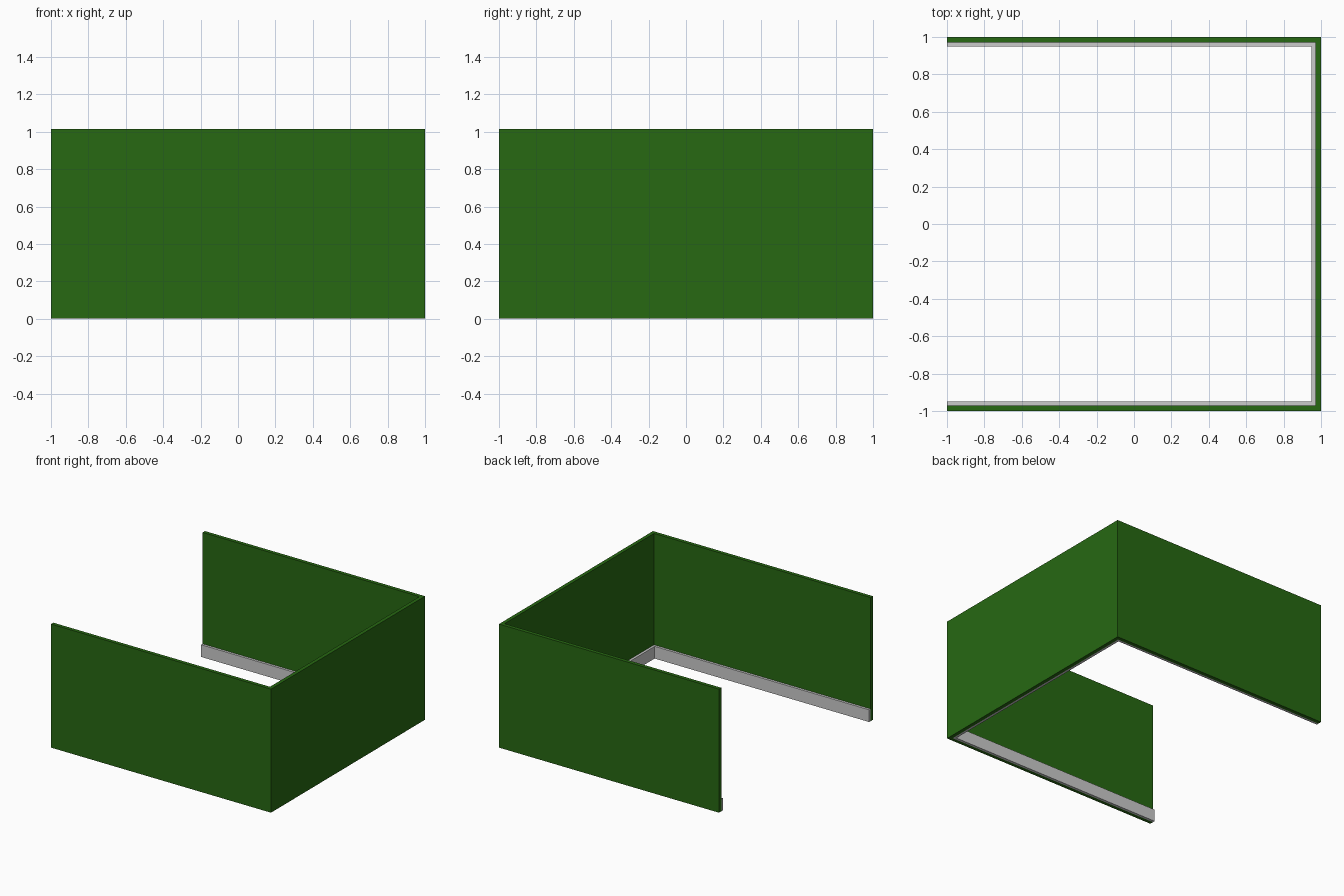
import bpy
import bmesh

if "Cube" in bpy.data.objects:
    bpy.data.objects.remove(bpy.data.objects["Cube"])

green = bpy.data.materials.new("green_wall_paint")
green.diffuse_color = (0.02, 0.14, 0.006, 1)
green.use_nodes = True
green.node_tree.nodes["Principled BSDF"].inputs["Base Color"].default_value = green.diffuse_color


def u_strip(name, outer, thickness, height, material=None):
    """Three-sided strip, open towards -x, extruded up from the floor."""
    inner = outer - thickness
    footprint = [(-1, -outer), (outer, -outer), (outer, outer), (-1, outer),
                 (-1, inner), (inner, inner), (inner, -inner), (-1, -inner)]
    bm = bmesh.new()
    low = [bm.verts.new((x, y, 0)) for x, y in footprint]
    # bottom quads: front, right and back runs with mitred corners
    runs = [(0, 1, 6, 7), (1, 2, 5, 6), (2, 3, 4, 5)]
    faces = [bm.faces.new([low[i] for i in run]) for run in runs]
    result = bmesh.ops.extrude_face_region(bm, geom=faces, use_keep_orig=True)
    top = [g for g in result["geom"] if isinstance(g, bmesh.types.BMVert)]
    bmesh.ops.translate(bm, verts=top, vec=(0, 0, height))
    bmesh.ops.recalc_face_normals(bm, faces=bm.faces)
    mesh = bpy.data.meshes.new(name)
    bm.to_mesh(mesh)
    bm.free()
    if material:
        mesh.materials.append(material)
    obj = bpy.data.objects.new(name, mesh)
    bpy.context.collection.objects.link(obj)
    return obj


# Walls on three sides
u_strip("walls", 1.0, 0.03, 1.015, green)

# Skirting board along the inside of the walls
u_strip("skirting_board", 0.97, 0.02, 0.1)
